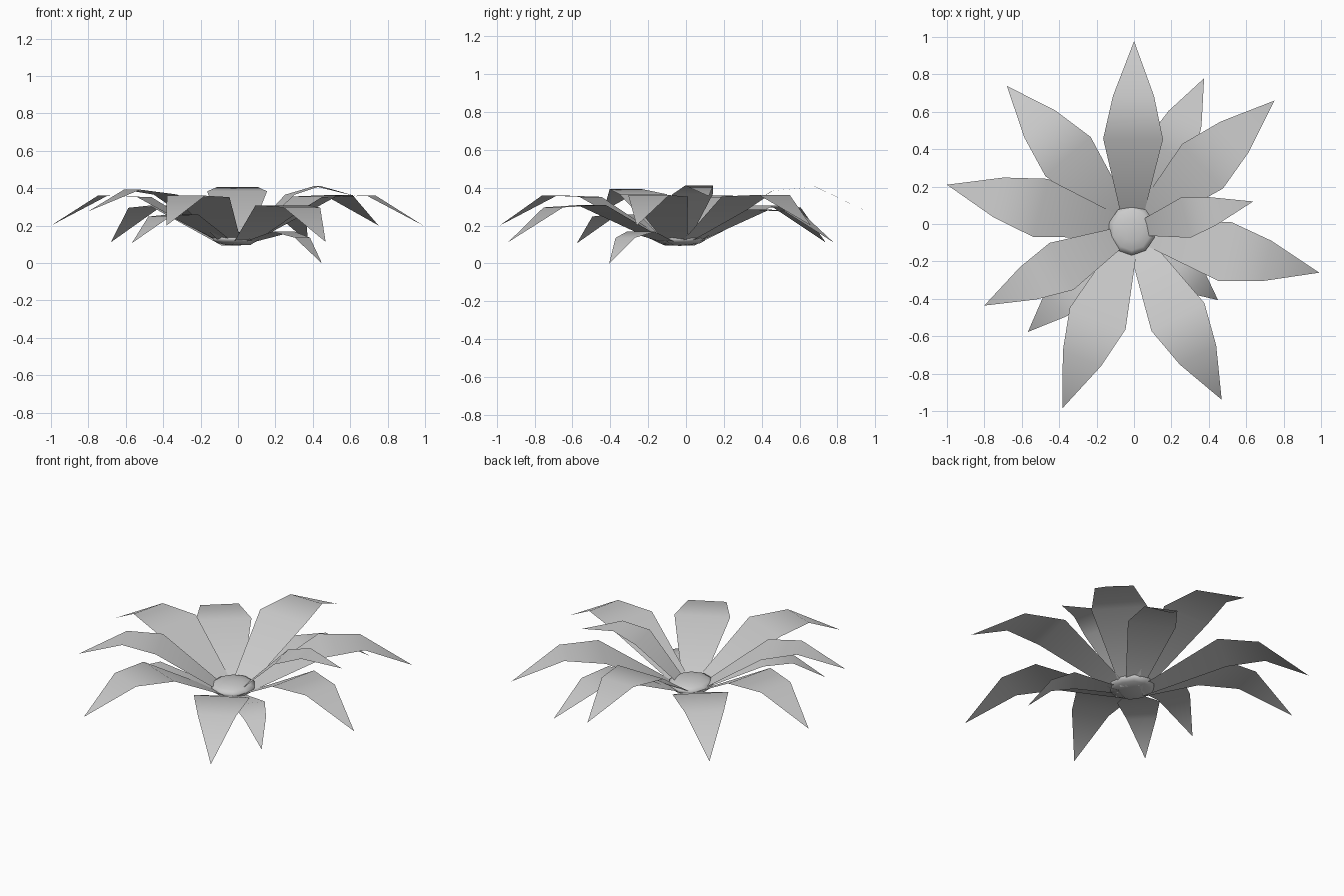
import bpy, bmesh
from math import radians
from mathutils import Matrix, Vector

if "Cube" in bpy.data.objects:
    bpy.data.objects.remove(bpy.data.objects["Cube"])

CENTRE = Vector((-0.01, -0.035, 0.12))

# Petal rows: distance from centre, height above pivot, half width
PROFILE = [(0.06, -0.02, 0.055), (0.505, 0.232, 0.16), (0.735, 0.24, 0.11)]
TIP = (1.02, 0.08)


def petal(name, angle, scale, pitch):
    bm = bmesh.new()
    rows = [[bm.verts.new((r, s * w, z)) for s in (-1, 1)] for r, z, w in PROFILE]
    tip = bm.verts.new((TIP[0], 0, TIP[1]))
    for a, b in zip(rows, rows[1:]):
        bm.faces.new((a[0], b[0], b[1], a[1]))
    bm.faces.new((rows[-1][0], tip, rows[-1][1]))
    # positive pitch raises the tip, then turn around the flower centre
    m = (Matrix.Translation(CENTRE) @ Matrix.Rotation(radians(angle), 4, 'Z')
         @ Matrix.Rotation(radians(-pitch), 4, 'Y') @ Matrix.Scale(scale, 4))
    bm.transform(m)
    finish(name, bm)


def finish(name, bm):
    for f in bm.faces:
        f.smooth = True
    me = bpy.data.meshes.new(name)
    bm.to_mesh(me)
    bm.free()
    bpy.context.collection.objects.link(bpy.data.objects.new(name, me))


# Ring of large petals: angle, scale, pitch
LARGE = [(89.4, 1.0, 3.6), (42.4, 1.01, 0), (-12.7, 1.005, 0), (-62.1, 1.0, -4.9),
         (-111.4, 1.0, 0), (-153.1, 0.88, 5.5), (166.1, 1.0, 0), (130.9, 1.0, -5)]
for i, p in enumerate(LARGE):
    petal(f"large_petal_{i + 1}", *p)

# Smaller petals filling the gaps
SMALL = [(64.7, 0.88, -5), (13.5, 0.69, 15), (-39, 0.59, -16.2), (-135.8, 0.76, -5.5)]
for i, p in enumerate(SMALL):
    petal(f"small_petal_{i + 1}", *p)

# Flattened flower centre
bm = bmesh.new()
bmesh.ops.create_uvsphere(bm, u_segments=10, v_segments=7, radius=1)
bm.transform(Matrix.Translation((-0.012, -0.033, 0.13))
             @ Matrix.Diagonal((0.13, 0.138, 0.037, 1)))
finish("flower_centre", bm)
